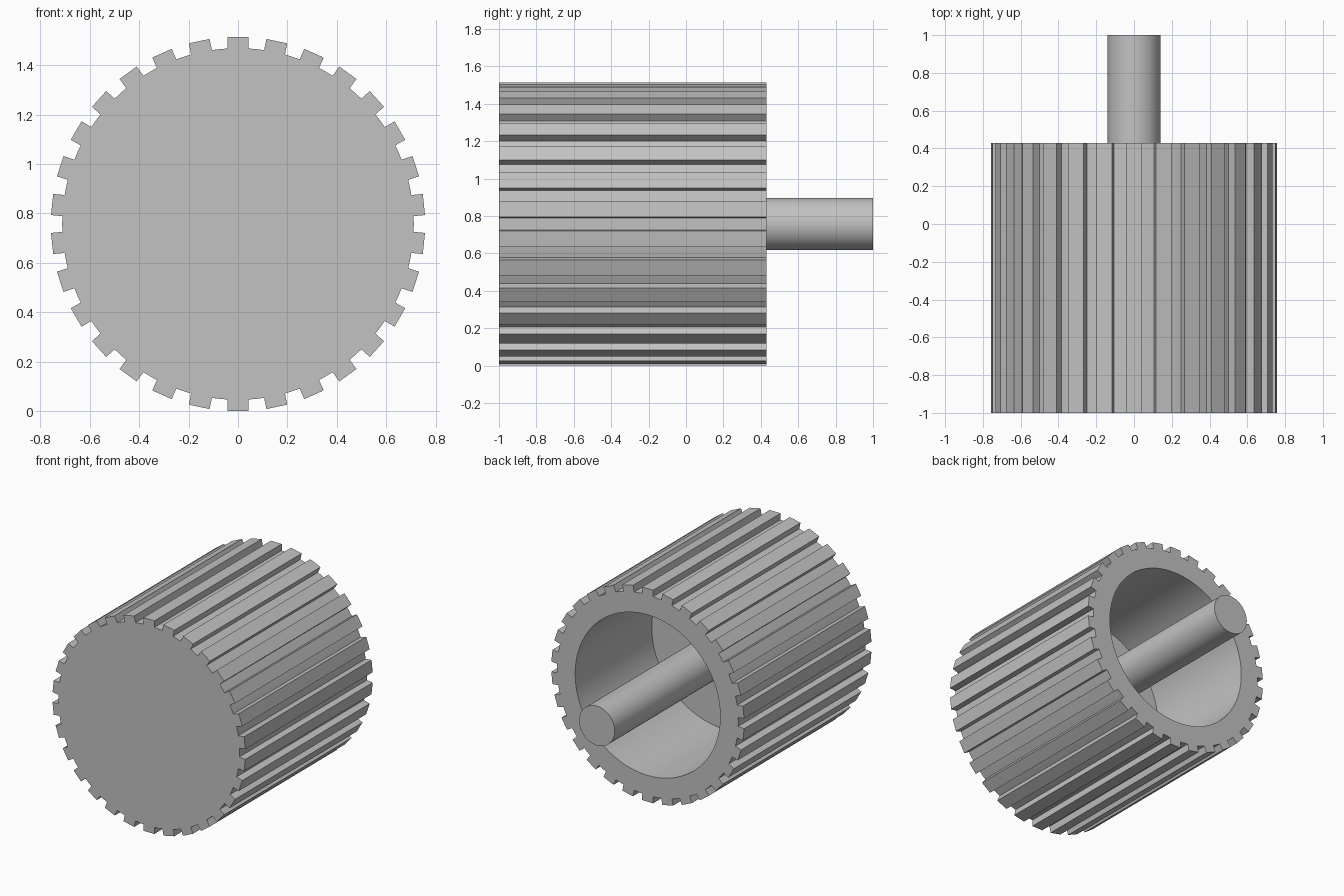
import bpy
import bmesh
from math import sin, cos, radians, sqrt

cube = bpy.data.objects.get("Cube")
if cube:
    bpy.data.objects.remove(cube, do_unlink=True)

TEETH = 30
TIP = 0.757          # height of tooth tops above the axis
ROOT = 0.712         # radius of the grooves
HALF = 0.043         # half width of a tooth
BORE = 0.57
SHAFT = 0.14
AXIS_Z = TIP
FRONT, FLOOR, BACK, END = -1.0, -0.43, 0.43, 1.0

grey = bpy.data.materials.new("grey")
grey.use_nodes = True
colour = (0.54, 0.54, 0.54, 1.0)
grey.diffuse_color = colour
grey.node_tree.nodes["Principled BSDF"].inputs["Base Color"].default_value = colour


def turn(x, z, degrees):
    """Rotate a profile point clockwise around the axis."""
    a = radians(degrees)
    return x * cos(a) + z * sin(a), z * cos(a) - x * sin(a)


def ring(bm, points, y):
    return [bm.verts.new((x, y, z + AXIS_Z)) for x, z in points]


def circle(radius, count, start=0.0):
    return [turn(0, radius, start + 360 * i / count) for i in range(count)]


def build(name, rings):
    """Join rings of equal size in order and cap both ends."""
    bm = bmesh.new()
    loops = [ring(bm, points, y) for points, y in rings]
    for a, b in zip(loops, loops[1:]):
        for i in range(len(a)):
            j = (i + 1) % len(a)
            bm.faces.new((a[i], a[j], b[j], b[i]))
    bm.faces.new(loops[0])
    bm.faces.new(loops[-1])
    bmesh.ops.recalc_face_normals(bm, faces=bm.faces)
    mesh = bpy.data.meshes.new(name)
    bm.to_mesh(mesh)
    bm.free()
    mesh.materials.append(grey)
    obj = bpy.data.objects.new(name, mesh)
    bpy.context.collection.objects.link(obj)
    bpy.ops.object.select_all(action="DESELECT")
    obj.select_set(True)
    bpy.context.view_layer.objects.active = obj
    bpy.ops.object.shade_smooth_by_angle(angle=radians(20))
    return obj


# Toothed outline: straight-sided teeth with a shallow arc between them
pitch = 360 / TEETH
foot = sqrt(ROOT ** 2 - HALF ** 2)
tooth = [(-HALF, foot), (-HALF, TIP), (HALF, TIP), (HALF, foot), turn(0, ROOT, pitch / 2)]
outline = [turn(x, z, pitch * i) for i in range(TEETH) for x, z in tooth]

# Toothed drum, closed in front and bored out from the back
bore = circle(BORE, len(outline), -0.3 * pitch)
build("toothed_drum", [(outline, FRONT), (outline, BACK), (bore, BACK), (bore, FLOOR)])

# Shaft rising from the floor of the bore
rod = circle(SHAFT, 64)
build("shaft", [(rod, FLOOR), (rod, END)])
